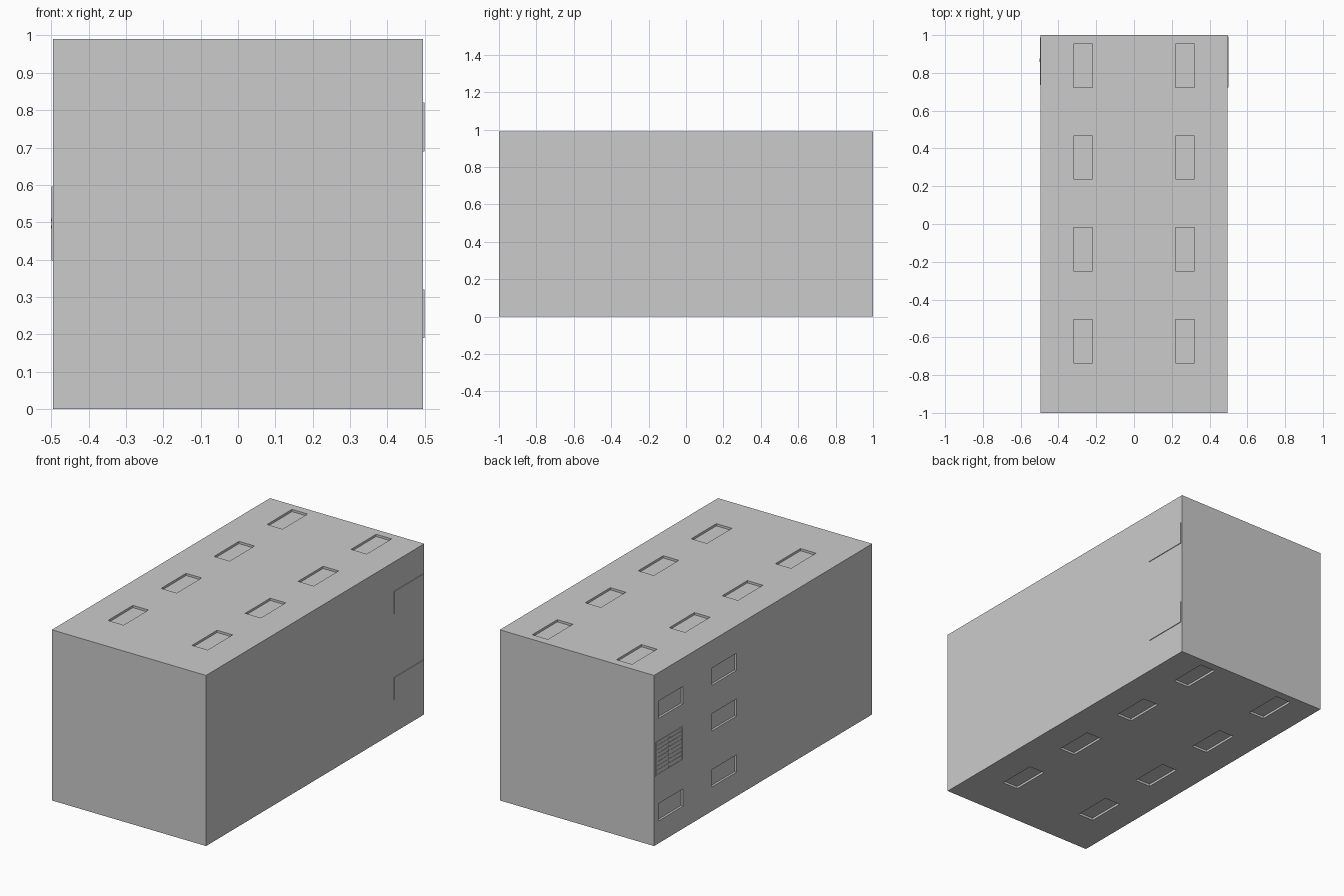
import bpy, bmesh
from mathutils import Vector

if "Cube" in bpy.data.objects:
    bpy.data.objects.remove(bpy.data.objects["Cube"])


def boxes(name, specs):
    """One object made of axis-aligned boxes given as (x0, x1, y0, y1, z0, z1)."""
    bm = bmesh.new()
    for x0, x1, y0, y1, z0, z1 in specs:
        verts = bmesh.ops.create_cube(bm, size=1)["verts"]
        bmesh.ops.scale(bm, vec=Vector((x1 - x0, y1 - y0, z1 - z0)), verts=verts)
        bmesh.ops.translate(
            bm, vec=Vector((x0 + x1, y0 + y1, z0 + z1)) / 2, verts=verts)
    mesh = bpy.data.meshes.new(name)
    bm.to_mesh(mesh)
    bm.free()
    obj = bpy.data.objects.new(name, mesh)
    bpy.context.collection.objects.link(obj)
    return obj


W, H, D = 0.495, 0.99, 0.013   # half width, height, pocket depth

# Main block
body = boxes("container_body", [(-W, W, -1, 1, 0, H)])

# Shallow pockets in roof and floor: two columns of four
pockets = []
for y in (-0.735, -0.248, 0.237, 0.723):
    for x in (-0.32, 0.22):
        pockets.append((x, x + 0.1, y, y + 0.229, H - D, H + 0.05))
        pockets.append((x, x + 0.1, y, y + 0.229, -0.05, D))

# Shallow pockets in the left side
for y, heights in ((0.735, (0.13, 0.725)), (0.245, (0.14, 0.465, 0.73))):
    for z in heights:
        pockets.append((-W - 0.05, -W + D, y, y + 0.222, z, z + 0.1))

cutter = boxes("pocket_cutter", pockets)
cutter.hide_render = True
cutter.hide_viewport = True
cut = body.modifiers.new("pockets", "BOOLEAN")
cut.operation = "DIFFERENCE"
cut.solver = "EXACT"
cut.object = cutter

# Thin plates on the right side
for i, z in enumerate((0.19, 0.69)):
    boxes(f"side_plate_{i + 1}", [(W - 0.002, 0.499, 0.722, 0.992, z, z + 0.13)])

# Louvred vent on the left side: frame, slats, centre bar
vent = (0.737, 0.987, 0.398, 0.596)
y0, y1, z0, z1 = vent
t = 0.008
boxes("vent_panel", [(-0.4968, -W + 0.002, y0, y1, z0, z1)])
boxes("vent_frame", [
    (-0.4985, -W, y0, y1, z0, z0 + t), (-0.4985, -W, y0, y1, z1 - t, z1),
    (-0.4985, -W, y0, y0 + t, z0 + t, z1 - t),
    (-0.4985, -W, y1 - t, y1, z0 + t, z1 - t)])
boxes("vent_slats", [
    (-0.4985, -W, y0 + 0.015, y1 - 0.015, z, z + 0.012)
    for z in [z0 + 0.022 + 0.0237 * i for i in range(7)]])
boxes("vent_centre_bar", [(-0.499, -W, 0.858, 0.868, z0 + 0.015, z1 - 0.015)])

# Two small knobs beside the bar
boxes("vent_knobs", [(-0.5, -W, 0.868, 0.876, z, z + 0.008) for z in (0.484, 0.502)])
